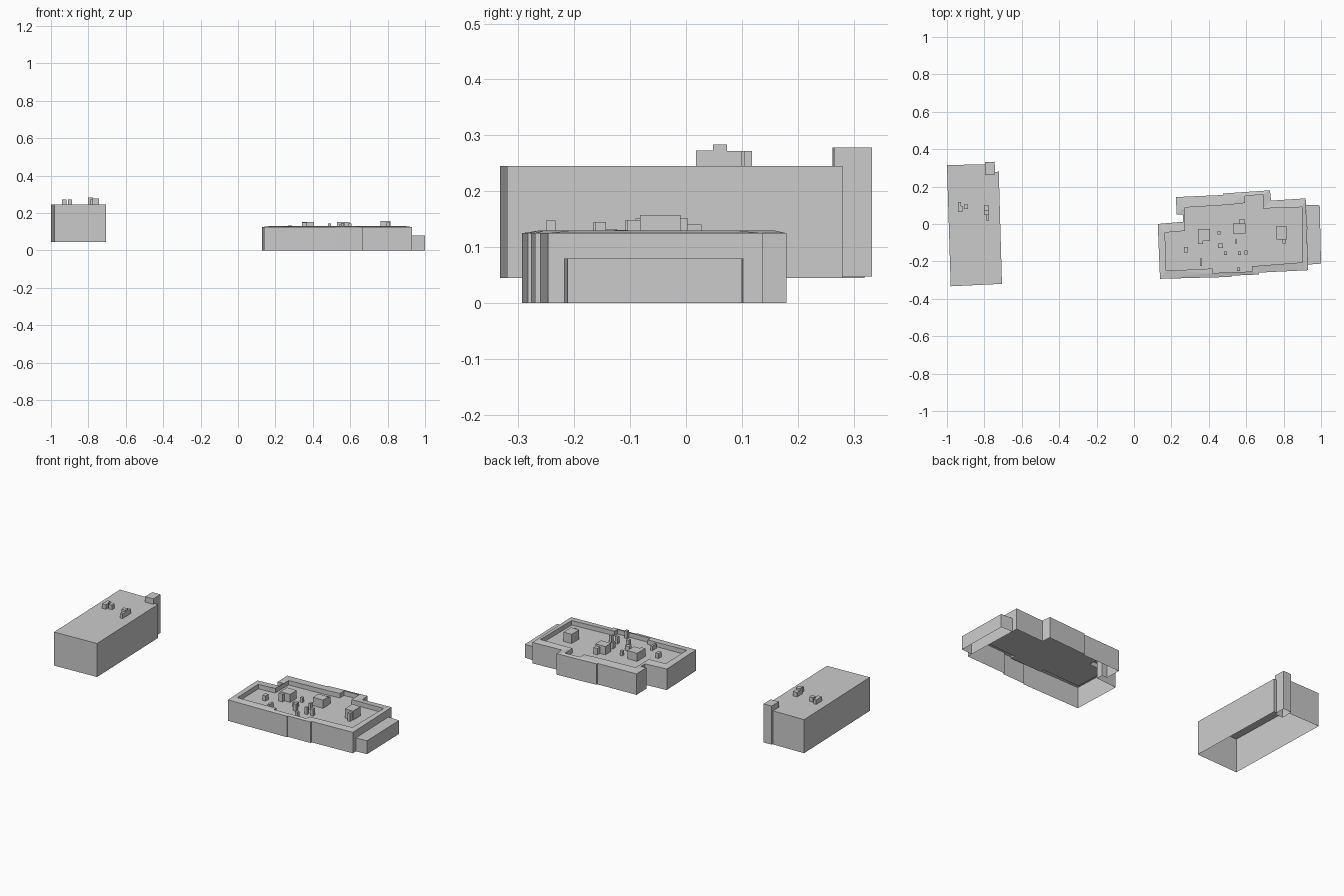
import bpy, bmesh


def make_object(name, bm):
    bmesh.ops.remove_doubles(bm, verts=bm.verts, dist=1e-5)
    mesh = bpy.data.meshes.new(name)
    bm.to_mesh(mesh)
    bm.free()
    obj = bpy.data.objects.new(name, mesh)
    bpy.context.collection.objects.link(obj)
    return obj


def walls(bm, outline, z0, z1, inward=False):
    """Vertical walls around a counter-clockwise outline; returns both rims."""
    low = [bm.verts.new((x, y, z0)) for x, y in outline]
    high = [bm.verts.new((x, y, z1)) for x, y in outline]
    n = len(outline)
    for i in range(n):
        j = (i + 1) % n
        quad = [low[i], low[j], high[j], high[i]]
        bm.faces.new(quad[::-1] if inward else quad)
    return low, high


def shell(name, outline, z0, z1):
    """Open-bottomed block with a flat roof."""
    bm = bmesh.new()
    low, high = walls(bm, outline, z0, z1)
    bm.faces.new(high)
    return make_object(name, bm)


def rim_edges(bm, verts):
    return [bm.edges.get((verts[i], verts[i - 1])) for i in range(len(verts))]


def boxes(name, z0, specs):
    """Rooftop boxes given as x0, x1, y0, y1, top."""
    for i, (x0, x1, y0, y1, top) in enumerate(specs):
        shell(f"{name}_{i + 1}", [(x0, y0), (x1, y0), (x1, y1), (x0, y1)], z0, top)


# Tall left block with a notch for the stair tower
shell("left_block", [(-0.98, -0.333), (-0.706, -0.32), (-0.723, 0.28), (-0.743, 0.278),
                     (-0.743, 0.265), (-0.797, 0.262), (-0.797, 0.319), (-1.0, 0.315)],
      0.045, 0.245)
shell("stair_tower", [(-0.797, 0.262), (-0.743, 0.265), (-0.745, 0.333), (-0.797, 0.331)],
      0.048, 0.278)
boxes("left_roof_unit", 0.245, [
    (-0.942, -0.925, 0.095, 0.118, 0.272),
    (-0.942, -0.918, 0.065, 0.095, 0.272),
    (-0.910, -0.887, 0.080, 0.105, 0.272),
    (-0.802, -0.776, 0.073, 0.100, 0.272),
    (-0.802, -0.776, 0.048, 0.073, 0.284),
    (-0.790, -0.776, 0.018, 0.048, 0.273),
])

# Low right building: outer walls, wide rim and sunken roof
outer = [(0.139, -0.293), (0.520, -0.283), (0.520, -0.276), (0.668, -0.270),
         (0.668, -0.260), (0.931, -0.247), (0.918, 0.137), (0.733, 0.125),
         (0.727, 0.180), (0.476, 0.163), (0.476, 0.155), (0.225, 0.144),
         (0.227, 0.050), (0.262, 0.052), (0.262, 0.012), (0.127, 0.000)]
inner = [(0.171, -0.250), (0.420, -0.238), (0.420, -0.262), (0.630, -0.254),
         (0.630, -0.226), (0.898, -0.205), (0.898, 0.090), (0.690, 0.083),
         (0.690, 0.157), (0.594, 0.150), (0.594, 0.112), (0.500, 0.102),
         (0.272, 0.088), (0.272, -0.037), (0.166, -0.046)]
ROOF = 0.103
bm = bmesh.new()
_, outer_top = walls(bm, outer, 0.0, 0.125)
floor, inner_top = walls(bm, inner, ROOF, 0.130, inward=True)
bm.faces.new(floor)
bmesh.ops.triangle_fill(bm, use_beauty=True, normal=(0, 0, 1),
                        edges=rim_edges(bm, outer_top) + rim_edges(bm, inner_top))
make_object("right_building", bm)

# Lower annex on the right end
shell("annex", [(0.930, -0.217), (1.0, -0.212), (0.993, 0.100), (0.920, 0.103)], 0.0, 0.08)

# Rooftop equipment: large plant rooms, then small vents
boxes("plant_room", ROOF, [
    (0.342, 0.406, -0.090, -0.027, 0.151),
    (0.342, 0.370, -0.108, -0.090, 0.149),
    (0.530, 0.596, -0.050, 0.003, 0.152),
    (0.565, 0.592, 0.003, 0.028, 0.141),
    (0.762, 0.816, -0.082, -0.010, 0.158),
    (0.795, 0.812, -0.105, -0.082, 0.149),
])
boxes("vent", ROOF, [
    (0.267, 0.288, -0.152, -0.123, 0.133),
    (0.352, 0.364, -0.225, -0.185, 0.130),
    (0.447, 0.463, -0.055, -0.038, 0.131),
    (0.448, 0.476, -0.128, -0.105, 0.131),
    (0.480, 0.498, -0.165, -0.147, 0.145),
    (0.540, 0.552, -0.105, -0.083, 0.140),
    (0.556, 0.572, -0.165, -0.147, 0.145),
    (0.592, 0.608, -0.163, -0.143, 0.145),
    (0.552, 0.568, -0.250, -0.233, 0.148),
])
